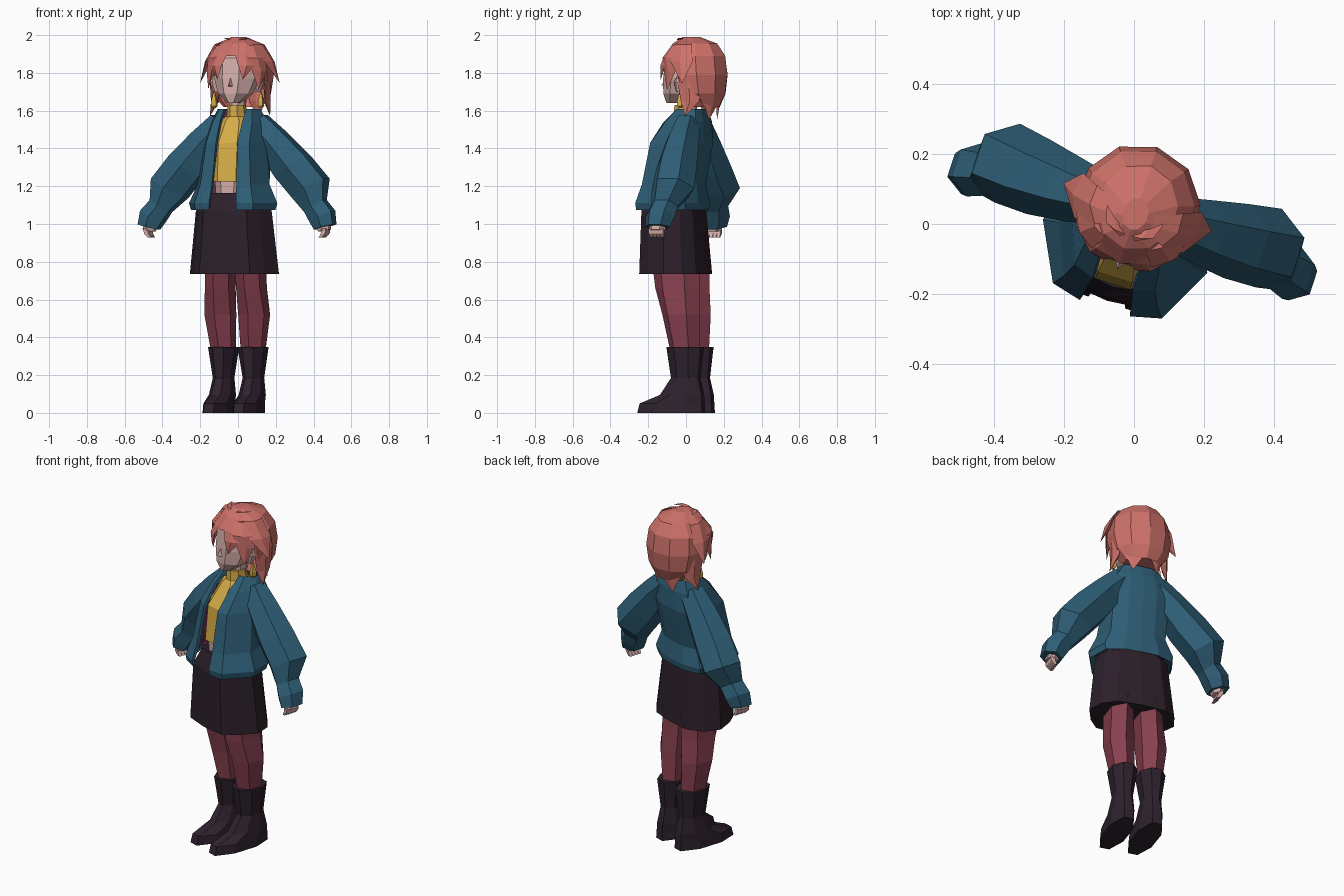
import bpy, bmesh, math
from mathutils import Vector, Matrix

# The figure is symmetric but stands turned about z
FRAME = Matrix.Translation((-0.005, 0, 0)) @ Matrix.Rotation(math.radians(-18), 4, 'Z')


def srgb(name, r, g, b):
    m = bpy.data.materials.new(name)
    lin = [((c / 255 + 0.055) / 1.055) ** 2.4 for c in (r, g, b)]
    m.diffuse_color = (*lin, 1)
    return m


HAIR = srgb("coral hair", 205, 113, 105)
SKIN = srgb("pale skin", 212, 174, 170)
BLUE = srgb("teal cloth", 46, 94, 118)
LINING = srgb("plum lining", 112, 50, 78)
GOLD = srgb("mustard knit", 214, 172, 72)
DARK = srgb("dark skirt cloth", 44, 32, 42)
TIGHTS = srgb("wine tights", 136, 64, 80)
LEATHER = srgb("boot leather", 46, 34, 46)


def finish(name, verts, faces, mats, mirror=False, recalc=True):
    bm = bmesh.new()
    vs = [bm.verts.new(v) for v in verts]
    for f in faces:
        bm.faces.new([vs[i] for i in f])
    if recalc:
        bmesh.ops.recalc_face_normals(bm, faces=bm.faces)
    me = bpy.data.meshes.new(name)
    bm.to_mesh(me)
    bm.free()
    ob = bpy.data.objects.new(name, me)
    for m in mats:
        me.materials.append(m)
    bpy.context.collection.objects.link(ob)
    ob.matrix_world = FRAME
    if mirror:
        mod = ob.modifiers.new("mirror", 'MIRROR')
        mod.use_clip = True
    return ob


def bridge(rows, n, closed=True):
    return [(r * n + i, r * n + (i + 1) % n, (r + 1) * n + (i + 1) % n, (r + 1) * n + i)
            for r in range(rows - 1) for i in range(n if closed else n - 1)]


def loft(name, rings, mat, mirror=False, n=8):
    """rings: (x, y, z, half x, half y, tilt in degrees)"""
    verts = []
    for x, y, z, hx, hy, tilt in rings:
        t = math.radians(tilt)
        k = 1 / math.cos(math.pi / n)
        for i in range(n):
            a = 2 * math.pi * (i + 0.5) / n
            u, v = hx * k * math.cos(a), hy * k * math.sin(a)
            verts.append((x + u * math.cos(t), y + v, z + u * math.sin(t)))
    last = len(verts) - n
    faces = bridge(len(rings), n) + [tuple(range(n)), tuple(range(last, last + n))]
    return finish(name, verts, faces, [mat], mirror)


def strand(name, path, thick=0.022, mirror=True):
    """tapered hair lock, path: (x, y, z, half width), ends in a point"""
    verts = []
    for x, y, z, w in path[:-1]:
        rad = Vector((x, y - 0.05, 0)).normalized()
        tan = Vector((-rad.y, rad.x, 0))
        p = Vector((x, y, z))
        verts += [p + tan * w, p + rad * thick, p - tan * w, p - rad * thick]
    k = len(verts)
    verts.append(Vector(path[-1][:3]))
    faces = bridge(k // 4, 4) + [(0, 1, 2, 3)]
    faces += [(k - 4 + i, k - 4 + (i + 1) % 4, k) for i in range(4)]
    return finish(name, verts, faces, [HAIR], mirror)


# Boots and legs
loft("boot", [(.083, -.055, 0, .067, .18, 0), (.083, -.05, .05, .065, .172, 0),
              (.083, .005, .095, .06, .115, 0), (.083, .025, .185, .05, .075, 0),
              (.082, .022, .35, .074, .095, 0)], LEATHER, True)
loft("leg", [(.083, .02, .33, .056, .07, 0), (.094, .003, .52, .072, .09, 0),
             (.087, -.02, .66, .066, .106, 0), (.082, -.03, .8, .066, .115, 0)], TIGHTS, True, 6)


# Skirt: half outlines from front to back, mirrored round
def full(half):
    return half + [(-x, y) for x, y in half[-2:0:-1]]


hem = full([(0, -.23), (.14, -.215), (.2, -.145), (.248, -.045), (.215, .045), (.14, .1), (0, .112)])
verts = [(x * sx, (y + .06) * sy - .06 + dy, z)
         for z, sx, sy, dy in ((.735, 1, 1, 0), (1.07, .85, .9, -.01), (1.165, .58, .75, 0))
         for x, y in hem]
n = len(hem)
finish("skirt", verts, bridge(3, n) + [tuple(range(n)), tuple(range(2 * n, 3 * n))], [DARK])

# Midriff, knit top with rolled collar
loft("midriff", [(0, -.06, 1.1, .08, .105, 0), (0, -.06, 1.24, .09, .108, 0)], SKIN)
loft("knit_top", [(0, -.06, 1.225, .125, .12, 0), (0, -.03, 1.43, .125, .13, 0),
                  (0, .01, 1.55, .09, .085, 0), (0, .0, 1.57, .05, .06, 0),
                  (0, -.005, 1.63, .044, .054, 0)], GOLD)

# Open jacket body with a lining, hem turned under
levels = [
    (1.09, [(.075, -.225), (.15, -.2), (.205, -.066), (.17, .035), (.09, .07), (0, .075)]),
    (1.075, [(.075, -.245), (.16, -.225), (.235, -.066), (.19, .055), (.1, .095), (0, .1)]),
    (1.11, [(.075, -.252), (.163, -.23), (.246, -.066), (.2, .06), (.1, .1), (0, .105)]),
    (1.21, [(.068, -.222), (.14, -.2), (.2, -.06), (.16, .05), (.08, .085), (0, .09)]),
    (1.43, [(.06, -.18), (.12, -.16), (.17, -.03), (.16, .1), (.08, .125), (0, .13)]),
    (1.54, [(.062, -.105), (.11, -.08), (.15, .02), (.14, .1), (.07, .12), (0, .125)]),
    (1.61, [(.062, -.03), (.09, -.02), (.12, .04), (.1, .085), (.06, .1), (0, .105)]),
]
verts = [(x, y, z) for z, ring in levels for x, y in ring]
jacket = finish("jacket", verts, bridge(len(levels), 6, False), [BLUE, LINING], True, False)
s = jacket.modifiers.new("thickness", 'SOLIDIFY')
s.thickness, s.offset, s.material_offset = 0.016, -1, 1

# Puffed sleeves with gathered cuffs
loft("sleeve", [(.085, .04, 1.535, .075, .06, 34), (.185, .04, 1.435, .084, .08, 34),
                (.295, .045, 1.305, .1, .096, 34), (.392, .055, 1.19, .1, .102, 30),
                (.43, .02, 1.095, .06, .065, 32), (.472, .01, 1.04, .066, .07, 28),
                (.49, .0, .985, .054, .06, 14)], BLUE, True, 6)

# Hands with fingers
loft("palm", [(.48, .0, 1.0, .034, .042, 10), (.488, -.003, .965, .03, .038, 10)], SKIN, True, 6)
for i in range(4):
    y = -.034 + i * .02
    loft("finger", [(.495, y, .975, .013, .01, 0), (.492, y, .95, .012, .01, 0),
                    (.475, y, .928, .008, .007, 0)], SKIN, True, 4)

# Head, nose, ears, earrings
loft("head", [(0, -.06, 1.64, .03, .045, 0), (0, -.025, 1.69, .085, .09, 0),
              (0, .0, 1.77, .112, .112, 0), (0, .03, 1.88, .115, .13, 0),
              (0, .05, 1.94, .08, .09, 0)], SKIN)
loft("neck", [(0, .01, 1.56, .04, .045, 0), (0, .01, 1.7, .042, .05, 0)], SKIN)
finish("nose", [(-.018, -.105, 1.725), (.018, -.105, 1.725), (0, -.105, 1.785), (0, -.137, 1.735)],
       [(0, 1, 3), (1, 2, 3), (2, 0, 3), (0, 2, 1)], [SKIN])
loft("ear", [(.118, .0, 1.7, .012, .015, 0), (.13, .005, 1.75, .018, .026, 0),
             (.13, .012, 1.785, .008, .015, 0)], SKIN, True, 6)
loft("earring", [(.13, .01, 1.7, .003, .003, 0), (.13, .01, 1.65, .013, .013, 0),
                 (.13, .01, 1.625, .014, .013, 0), (.13, .01, 1.615, .006, .006, 0)], GOLD, True, 4)

# Hair cap, with the face side cut away
cap = loft("hair_cap", [(0, .1, 1.62, .1, .08, 0), (0, .075, 1.69, .15, .135, 0),
                        (0, .06, 1.79, .168, .162, 0), (0, .05, 1.89, .155, .16, 0),
                        (0, .05, 1.955, .108, .118, 0), (0, .03, 1.99, .035, .045, 0)], HAIR, n=10)
bm = bmesh.new()
bm.from_mesh(cap.data)
cut = [f for f in bm.faces if f.calc_center_median().z < 1.87 and f.calc_center_median().y < .03]
bmesh.ops.delete(bm, geom=cut, context='FACES')
bm.to_mesh(cap.data)
bm.free()

# Hair locks: broad clumps sweeping from the crown
strand("wing_lock", [(.04, .02, 1.98, .03), (.115, .02, 1.95, .055), (.17, .03, 1.86, .065),
                     (.222, .05, 1.745, 0)], .018)
strand("inner_fringe", [(.04, -.03, 1.965, .035), (.07, -.085, 1.89, .05), (.085, -.1, 1.84, .045),
                        (.07, -.118, 1.765, 0)], .014)
strand("outer_fringe", [(.09, -.03, 1.945, .04), (.125, -.06, 1.88, .055), (.14, -.045, 1.81, .05),
                        (.14, -.06, 1.71, 0)], .014)
strand("side_lock", [(.145, .06, 1.82, .06), (.145, .068, 1.72, .06), (.145, .07, 1.65, .05),
                     (.168, .05, 1.57, 0)], .018)
strand("nape_lock", [(.06, .17, 1.72, .075), (.06, .16, 1.65, .06), (.07, .15, 1.55, 0)], .012)
strand("crown_lock", [(.02, -.03, 1.975, .02), (.06, -.01, 1.985, .03), (.085, .03, 1.985, 0)], .014)
